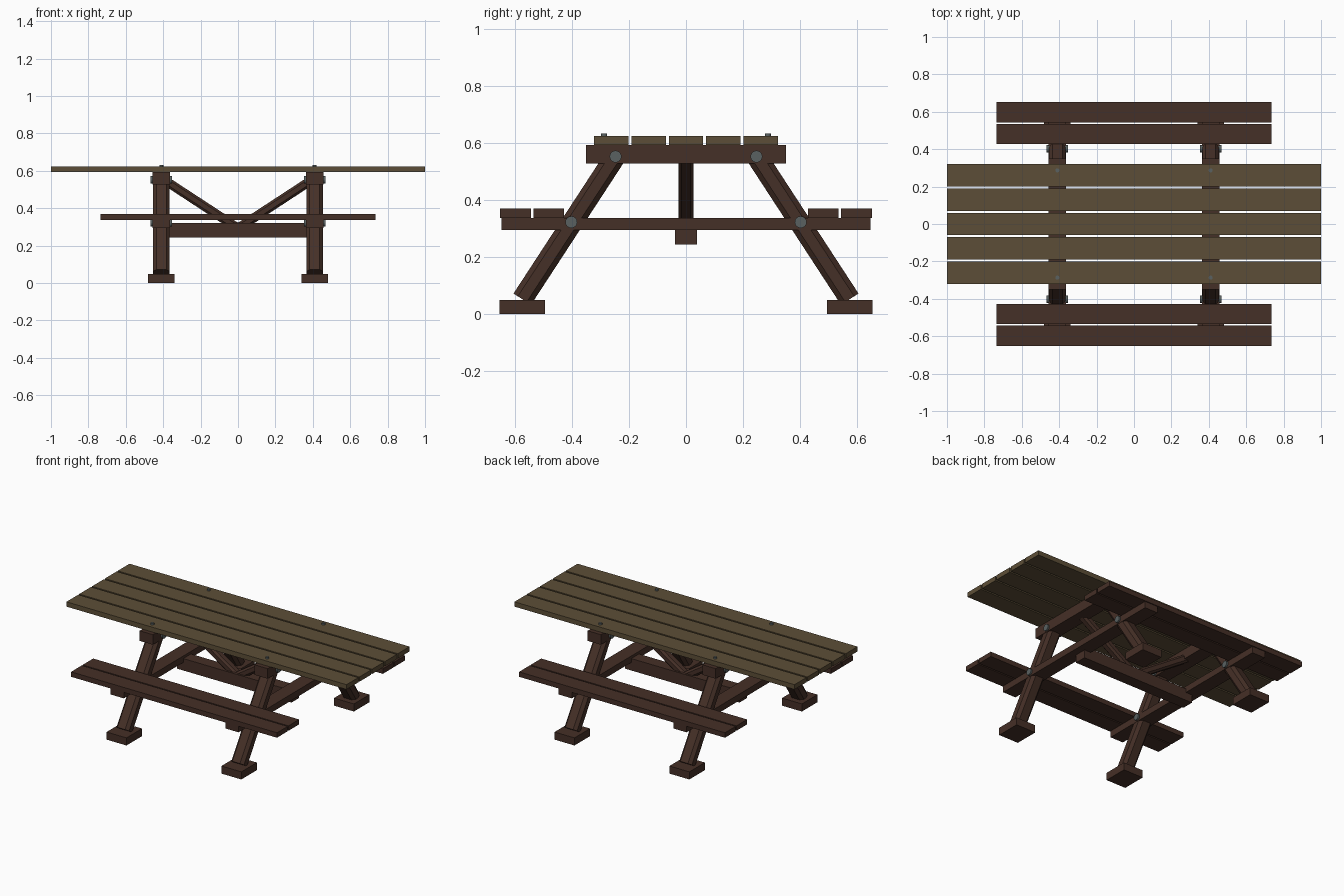
import bpy, bmesh, math
from mathutils import Matrix, Vector

if "Cube" in bpy.data.objects:
    bpy.data.objects.remove(bpy.data.objects["Cube"])


def material(name, rgb):
    m = bpy.data.materials.new(name)
    m.diffuse_color = (*rgb, 1)
    m.use_nodes = True
    m.node_tree.nodes["Principled BSDF"].inputs["Base Color"].default_value = m.diffuse_color
    return m


OLIVE = material("olive tabletop wood", (0.108, 0.076, 0.038))
BROWN = material("dark brown wood", (0.060, 0.029, 0.020))
STEEL = material("grey steel", (0.10, 0.12, 0.12))


def finish(name, bm, mat):
    bmesh.ops.recalc_face_normals(bm, faces=bm.faces)
    mesh = bpy.data.meshes.new(name)
    bm.to_mesh(mesh)
    bm.free()
    mesh.materials.append(mat)
    ob = bpy.data.objects.new(name, mesh)
    bpy.context.collection.objects.link(ob)
    return ob


def box(name, x, y, z, mat):
    """Box from (min, max) ranges."""
    bm = bmesh.new()
    size = [r[1] - r[0] for r in (x, y, z)]
    mid = [(r[0] + r[1]) / 2 for r in (x, y, z)]
    bmesh.ops.create_cube(bm, size=1, matrix=Matrix.Translation(mid) @ Matrix.Diagonal((*size, 1)))
    return finish(name, bm, mat)


def timber(name, a, b, side, width, depth, cut, mat):
    """Chamfered timber from a to b; width runs along side."""
    a, b, side = Vector(a), Vector(b), Vector(side)
    up = (b - a).normalized().cross(side)
    w, d = width / 2, depth / 2
    profile = [(w, d - cut), (w - cut, d), (cut - w, d), (-w, d - cut),
               (-w, cut - d), (cut - w, -d), (w - cut, -d), (w, cut - d)]
    bm = bmesh.new()
    rings = [[bm.verts.new(p + side * u + up * v) for u, v in profile] for p in (a, b)]
    for i in range(8):
        j = (i + 1) % 8
        bm.faces.new((rings[0][i], rings[0][j], rings[1][j], rings[1][i]))
    for r in rings:
        bm.faces.new(r)
    return finish(name, bm, mat)


def bolt(name, centre, radius, length, axis):
    bm = bmesh.new()
    turn = Matrix.Rotation(math.pi / 2, 4, 'Y') if axis == 'X' else Matrix()
    bmesh.ops.create_cone(bm, cap_ends=True, segments=16, radius1=radius, radius2=radius,
                          depth=length, matrix=Matrix.Translation(centre) @ turn)
    return finish(name, bm, STEEL)


# Tabletop planks
for i in range(5):
    c = (i - 2) * 0.1308
    box(f"tabletop_plank_{i + 1}", (-1, 1), (c - 0.06, c + 0.06), (0.593, 0.624), OLIVE)

# Bench planks on both sides
for s, side in ((-1, "front"), (1, "back")):
    for n, c in (("inner", 0.481), ("outer", 0.598)):
        box(f"{side}_bench_{n}_plank", (-0.735, 0.735),
            (s * c - 0.054, s * c + 0.054), (0.337, 0.369), BROWN)

# Two end frames
for sx, end in ((-1, "left"), (1, "right")):
    x = sx * 0.41
    span = (x - 0.047, x + 0.047)
    box(f"{end}_top_beam", span, (-0.35, 0.35), (0.528, 0.593), BROWN)
    box(f"{end}_bench_beam", span, (-0.646, 0.646), (0.295, 0.337), BROWN)
    # Diagonal brace down to the stretcher
    timber(f"{end}_brace", (sx * 0.41, 0, 0.561), (0, 0, 0.293), (0, 1, 0),
           0.054, 0.049, 0.012, BROWN)
    for sy, side in ((-1, "front"), (1, "back")):
        timber(f"{end}_{side}_leg", (x, sy * 0.574, 0.052), (x, sy * 0.247, 0.553),
               (1, 0, 0), 0.09, 0.073, 0.018, BROWN)
        y = sy * 0.574
        box(f"{end}_{side}_foot", (x - 0.071, x + 0.071), (y - 0.079, y + 0.079), (0, 0.049), BROWN)
        bolt(f"{end}_{side}_upper_bolt", (x, sy * 0.247, 0.552), 0.021, 0.115, 'X')
        bolt(f"{end}_{side}_lower_bolt", (x, sy * 0.402, 0.322), 0.021, 0.115, 'X')
        bolt(f"{end}_{side}_tabletop_bolt", (x, sy * 0.287, 0.622), 0.011, 0.02, 'Z')

# Stretcher between the end frames
box("stretcher", (-0.41, 0.41), (-0.039, 0.039), (0.243, 0.32), BROWN)
